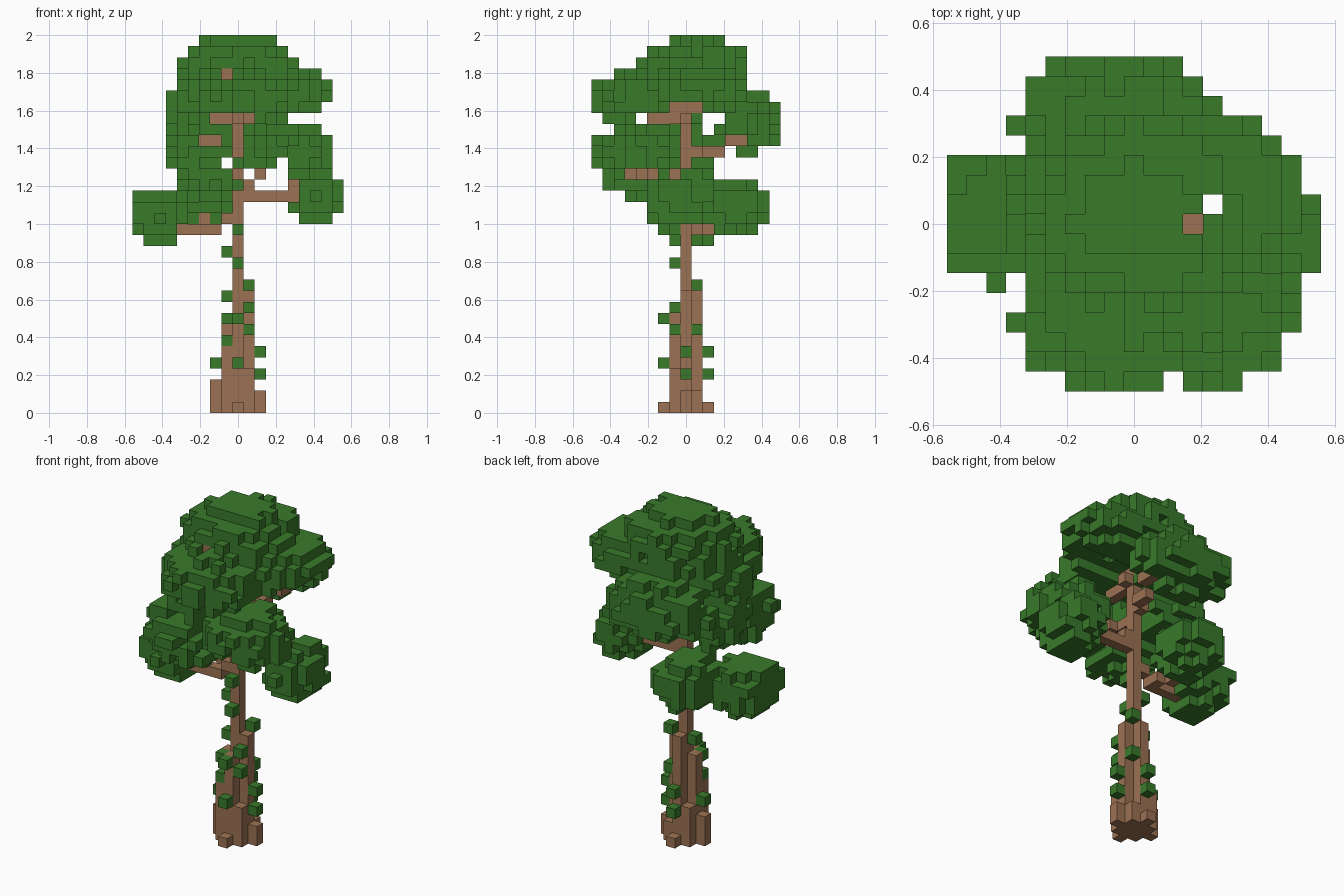
import bpy, bmesh, random
from mathutils import Vector

cube = bpy.data.objects.get("Cube")
if cube:
    bpy.data.objects.remove(cube)
random.seed(4)
U = 2 / 34  # size of one block


def material(name, rgb):
    m = bpy.data.materials.new(name)
    m.use_nodes = True
    m.diffuse_color = (*rgb, 1)
    node = next(n for n in m.node_tree.nodes if n.type == 'BSDF_PRINCIPLED')
    node.inputs["Base Color"].default_value = (*rgb, 1)
    node.inputs["Roughness"].default_value = 0.9
    return m


bark = material("bark_brown", (0.335, 0.168, 0.088))
leaf = material("leaf_green", (0.040, 0.195, 0.023))


def box(x0, x1, y0, y1, z0, z1):
    return {(x, y, z) for x in range(x0, x1 + 1)
            for y in range(y0, y1 + 1) for z in range(z0, z1 + 1)}


def line(a, b):
    a, b = Vector(a), Vector(b)
    n = int(max(abs(c) for c in b - a))
    return {tuple(round(c) for c in a.lerp(b, t / n)) for t in range(n + 1)}


def blob(c, r):
    cells = set()
    spans = [v for p, q in zip(c, r) for v in (int(p - q) - 1, int(p + q) + 1)]
    for p in sorted(box(*spans)):
        d = sum(((p[n] - c[n]) / r[n]) ** 2 for n in range(3))
        if d < 1 + random.uniform(-0.2, 0.17):
            cells.add(p)
    return cells


# Trunk: one tall core with buttress columns and roots, as (x, y, top)
trunk = set()
for x, y, top in (
    (0, 0, 27), (1, 0, 10), (-1, 0, 8), (0, 1, 10), (0, -1, 8),
    (1, 1, 1), (-1, -1, 5), (1, -1, 3), (-1, 1, 3),
    (-2, 0, 2), (2, 0, 1), (0, -2, 0), (0, 2, 0),
):
    trunk |= box(x, x, y, y, 0, top)

# Branches reaching into each leaf clump
branches = set()
for a, b in (
    ((0, 0, 19), (5, 0, 19)), ((5, 0, 20), (6, -1, 21)),
    ((0, 0, 17), (-1, 0, 17)), ((-2, 0, 16), (-7, 0, 16)),
    ((-2, 0, 16), (-3, 2, 16)), ((-3, 2, 17), (-3, 4, 17)),
    ((0, 0, 22), (0, -2, 22)), ((0, -3, 21), (-2, -5, 21)),
    ((0, 0, 20), (1, 0, 20)), ((2, -1, 21), (3, -3, 23)),
    ((0, 0, 23), (1, 3, 23)), ((1, 3, 23), (2, 5, 24)),
    ((0, 0, 24), (-3, -1, 24)), ((0, 0, 26), (0, -3, 26)),
    ((-2, 0, 26), (1, 0, 26)), ((0, -1, 27), (0, 1, 27)),
    ((0, 0, 27), (-1, -3, 30)),
):
    branches |= line(a, b)
branches -= trunk

# Foliage clumps: centre and radii in blocks
foliage = set()
for c, r in (
    ((0.4, 0.5, 30), (5.5, 5, 3.6)),
    ((4.5, 1.2, 28.5), (3.9, 4.4, 2.2)),
    ((0, -4.4, 27.8), (4.7, 4, 2.6)),
    ((-2.8, -0.6, 27.3), (3.5, 4.6, 2.8)),
    ((-2.3, -4.6, 22.3), (3.6, 3.5, 3.5)),
    ((4.2, -4.3, 23), (4.1, 3.9, 2.6)),
    ((-0.9, 5.6, 25.6), (5.2, 3, 2.9)),
    ((-3.6, 0.6, 24.2), (2.9, 3.3, 3.5)),
    ((-3.2, 4, 18.2), (2.8, 3.5, 2.6)),
    ((-7.2, 0.4, 17.3), (3, 3.4, 2.7)),
    ((7.1, -0.8, 19.1), (2.5, 3.2, 2.7)),
):
    foliage |= blob(c, r)
# Gaps that open the crown around the trunk and branches
for gap in (
    (0, 0, -9, -1, 23, 26), (-2, 1, -9, -1, 26, 26), (0, 0, -9, -1, 21, 21),
    (-3, -2, -9, -2, 24, 24), (-1, -1, -9, -4, 30, 30),
    (1, 9, 0, 0, 22, 27), (1, 9, -1, 1, 27, 27),
    (1, 9, -3, -2, 26, 26), (-1, 9, -5, -3, 21, 21),
    (1, 9, 1, 3, 23, 23), (2, 9, 2, 3, 24, 24), (3, 9, 4, 5, 24, 24),
    (-9, 9, 2, 3, 26, 26), (-9, 9, 2, 2, 25, 25), (-4, -2, 2, 4, 24, 25),
    (-9, 9, -4, -4, 26, 26), (-9, 9, -1, -1, 21, 21),
    (1, 4, -9, 9, 20, 21), (-1, -1, -9, 9, 22, 22), (4, 4, -9, 9, 22, 22),
    (3, 3, 0, 0, 20, 33), (4, 4, 1, 1, 15, 33), (5, 9, -9, 9, 26, 26),
    (5, 5, -9, -1, 19, 20),
):
    foliage -= box(*gap)
foliage &= box(-9, 9, -8, 8, 15, 33)
foliage -= trunk | branches

STEPS = [Vector(s) for s in ((1, 0, 0), (-1, 0, 0), (0, 1, 0), (0, -1, 0), (0, 0, 1), (0, 0, -1))]


def near(p, s):
    return tuple(int(a + b) for a, b in zip(p, s))


# Drop loose blocks that touch nothing
foliage = {p for p in foliage if any(near(p, s) in foliage for s in STEPS)}

# Creeping leaves on the trunk
vines = {
    (-1, 0, 14), (0, -1, 13), (0, -1, 16), (1, 1, 11), (-1, 0, 10), (1, -1, 9),
    (0, -2, 8), (-1, -1, 8), (1, -1, 7), (1, 1, 7), (-1, -1, 6),
    (-2, 0, 4), (0, -2, 4), (2, 0, 5), (2, 0, 3), (0, 2, 5), (0, 2, 3),
}

solid = trunk | branches | foliage | vines


def build(name, cells, mat):
    bm = bmesh.new()
    for p in sorted(cells):
        for s in STEPS:
            if near(p, s) in solid:
                continue
            # exposed side of a block
            a = Vector((s.y, s.z, s.x))
            b = s.cross(a)
            mid = Vector(p) + Vector((0, 0, 0.5)) + s / 2
            quad = (mid - (a + b) / 2, mid + (a - b) / 2, mid + (a + b) / 2, mid - (a - b) / 2)
            bm.faces.new([bm.verts.new(v * U) for v in quad])
    bmesh.ops.remove_doubles(bm, verts=bm.verts, dist=U / 100)
    # Merge flat runs of blocks into larger faces
    bmesh.ops.dissolve_limit(bm, angle_limit=0.01, verts=bm.verts, edges=bm.edges)
    bmesh.ops.triangulate(bm, faces=[f for f in bm.faces if len(f.verts) > 4])
    mesh = bpy.data.meshes.new(name)
    bm.to_mesh(mesh)
    bm.free()
    mesh.materials.append(mat)
    bpy.context.collection.objects.link(bpy.data.objects.new(name, mesh))


build("trunk", trunk, bark)
build("branches", branches, bark)
build("foliage", foliage, leaf)
build("trunk_vines", vines, leaf)
